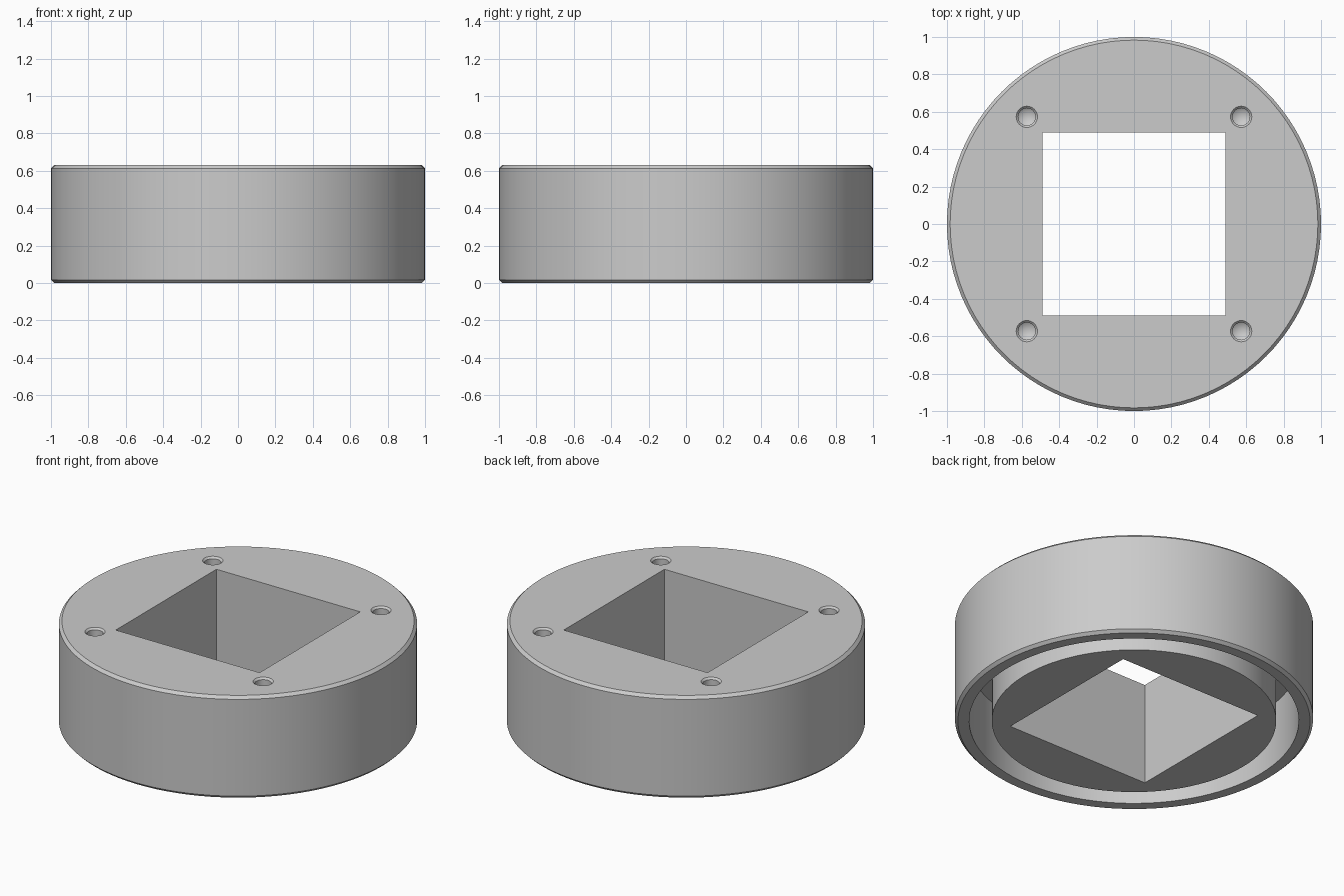
import bpy, bmesh, math
from mathutils import Matrix, Vector

if "Cube" in bpy.data.objects:
    bpy.data.objects.remove(bpy.data.objects["Cube"], do_unlink=True)

HEIGHT = 0.63
CHAMFER = 0.017

grey = bpy.data.materials.new("plain grey")
grey.use_nodes = True
colour = (0.6, 0.6, 0.6, 1)
grey.diffuse_color = colour
grey.node_tree.nodes["Principled BSDF"].inputs["Base Color"].default_value = colour


def make_object(name, bm):
    bmesh.ops.recalc_face_normals(bm, faces=bm.faces)
    mesh = bpy.data.meshes.new(name)
    bm.to_mesh(mesh)
    bm.free()
    mesh.materials.append(grey)
    obj = bpy.data.objects.new(name, mesh)
    bpy.context.collection.objects.link(obj)
    return obj


def lathe(name, profile, segments, centre=(0, 0)):
    """Closed solid of revolution; both profile ends become caps or tips."""
    bm = bmesh.new()
    rings = []
    for r, z in profile:
        if r == 0:
            rings.append([bm.verts.new((*centre, z))] * segments)
            continue
        rings.append([bm.verts.new((centre[0] + r * math.cos(i * math.tau / segments),
                                    centre[1] + r * math.sin(i * math.tau / segments), z))
                      for i in range(segments)])
    for low, high in zip(rings, rings[1:]):
        for i in range(segments):
            j = (i + 1) % segments
            corners = dict.fromkeys((low[i], low[j], high[j], high[i]))
            bm.faces.new(list(corners))
    for ring in (rings[0], rings[-1]):
        if ring[0] is not ring[1]:
            bm.faces.new(ring)
    return make_object(name, bm)


# Round body: core, deep groove in the underside, chamfered outer wall
body = lathe("round_body", [
    (0.794, 0), (0.794, 0.39), (0.92, 0.39), (0.92, 0),
    (1 - CHAMFER, 0), (1, CHAMFER), (1, HEIGHT - CHAMFER), (1 - CHAMFER, HEIGHT),
], 96)

# Square opening cutter
bm = bmesh.new()
bmesh.ops.create_cube(bm, size=1, matrix=Matrix.Translation(Vector((0, 0, HEIGHT / 2)))
                      @ Matrix.Diagonal((0.98, 0.98, 2, 1)))
cutters = [make_object("square_opening_cutter", bm)]

# Countersunk blind screw holes with pointed ends
for sx in (-1, 1):
    for sy in (-1, 1):
        cutters.append(lathe("screw_hole_cutter", [
            (0, HEIGHT - 0.19), (0.046, HEIGHT - 0.16), (0.046, HEIGHT - 0.011),
            (0.057, HEIGHT), (0.057, HEIGHT + 0.1),
        ], 32, (sx * 0.573, sy * 0.573)))

bpy.ops.object.select_all(action="DESELECT")
bpy.context.view_layer.objects.active = body
body.select_set(True)
for cutter in cutters:
    cut = body.modifiers.new("cut", "BOOLEAN")
    cut.operation = "DIFFERENCE"
    cut.solver = "EXACT"
    cut.object = cutter
    bpy.ops.object.modifier_apply(modifier=cut.name)
    bpy.data.objects.remove(cutter, do_unlink=True)

bpy.ops.object.shade_smooth_by_angle(angle=math.radians(20))
